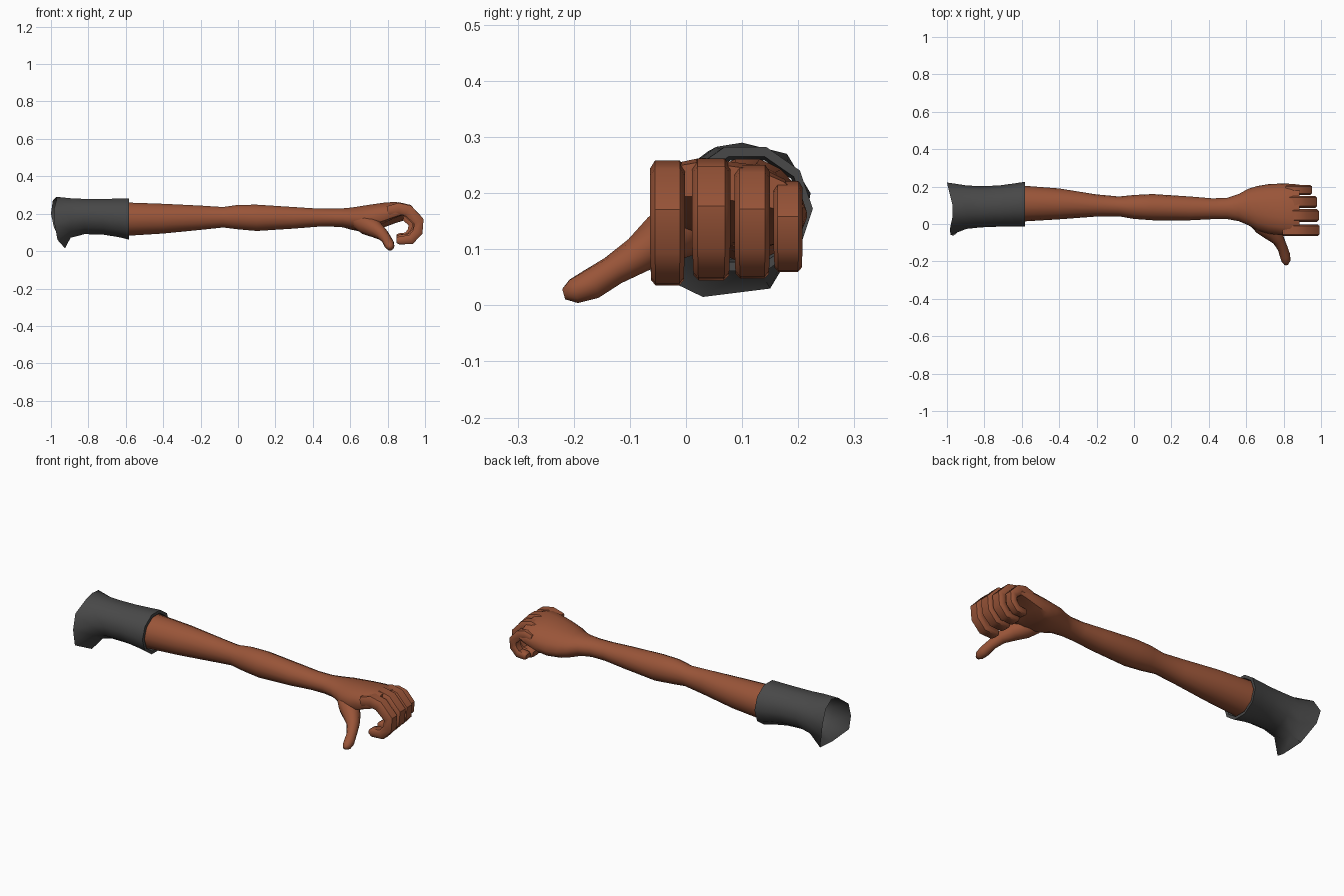
import bpy, bmesh, math
from mathutils import Vector

if "Cube" in bpy.data.objects:
    bpy.data.objects.remove(bpy.data.objects["Cube"])


def material(name, rgb):
    m = bpy.data.materials.new(name)
    m.diffuse_color = (*rgb, 1)
    m.use_nodes = True
    m.node_tree.nodes["Principled BSDF"].inputs["Base Color"].default_value = m.diffuse_color
    return m


SKIN = material("skin", (0.32, 0.09, 0.04))
CLOTH = material("dark_cloth", (0.065, 0.065, 0.065))


def loft(name, rings, mat, cap_start=True, cap_end=True, angle=45):
    """Bridge equal-length rings of points into one smooth-shaded object."""
    bm = bmesh.new()
    loops = [[bm.verts.new(p) for p in ring] for ring in rings]
    n = len(loops[0])
    for a, b in zip(loops, loops[1:]):
        for i in range(n):
            j = (i + 1) % n
            bm.faces.new((a[i], a[j], b[j], b[i]))
    if cap_start:
        bm.faces.new(loops[0])
    if cap_end:
        bm.faces.new(loops[-1])
    bmesh.ops.recalc_face_normals(bm, faces=bm.faces)
    me = bpy.data.meshes.new(name)
    bm.to_mesh(me)
    bm.free()
    me.materials.append(mat)
    ob = bpy.data.objects.new(name, me)
    bpy.context.collection.objects.link(ob)
    bpy.ops.object.select_all(action='DESELECT')
    ob.select_set(True)
    bpy.context.view_layer.objects.active = ob
    bpy.ops.object.shade_smooth_by_angle(angle=math.radians(angle))
    return ob


def oval(x, y0, y1, z0, z1, sides, power=2.0):
    """Cross-section across the arm, given its limits in y and z."""
    pts = []
    for i in range(sides):
        t = 2 * math.pi * i / sides
        c, s = math.cos(t), math.sin(t)
        c = math.copysign(abs(c) ** (2 / power), c)
        s = math.copysign(abs(s) ** (2 / power), s)
        pts.append(Vector((x, (y0 + y1) / 2 + c * (y1 - y0) / 2,
                           (z0 + z1) / 2 + s * (z1 - z0) / 2)))
    return pts


# Arm and palm: x, y limits, z limits, squareness
sections = [
    (-0.62, .012, .207, .078, .263, 2), (-0.40, .025, .190, .092, .255, 2),
    (-0.20, .040, .158, .112, .245, 2), (-0.08, .041, .147, .125, .237, 2),
    (0.00, .027, .155, .115, .249, 2), (0.10, .020, .160, .106, .250, 2),
    (0.30, .020, .147, .119, .237, 2), (0.42, .026, .137, .129, .229, 2),
    (0.50, .026, .140, .130, .228, 2), (0.56, .015, .160, .126, .230, 2),
    (0.61, -.006, .188, .114, .235, 2.1), (0.66, -.035, .203, .106, .243, 2.2),
    (0.72, -.052, .213, .114, .252, 2.4), (0.78, -.059, .216, .143, .260, 2.6),
    (0.84, -.064, .215, .175, .264, 2.8), (0.885, -.062, .210, .194, .256, 3),
]
rings = []
for x, y0, y1, z0, z1, power in sections:
    ring = oval(x, y0, y1, z0, z1, 14, power)
    arch = min(1, max(0, (x - 0.56) / 0.26))
    for p in ring:
        p.z -= arch * 1.5 * (p.y - 0.03) ** 2   # knuckle arch
    rings.append(ring)
loft("arm_and_palm", rings, SKIN, cap_start=False)


# Curled fingers: one side-on path, scaled for each finger
PATH = [(.80, .218, .026), (.86, .231, .031), (.908, .221, .031), (.967, .163, .028),
        (.962, .108, .026), (.925, .066, .025), (.862, .061, .022), (.848, .061, .014)]
PROFILE = [(1, .55), (.72, 1), (-.72, 1), (-1, .55),
           (-1, -.55), (-.72, -1), (.72, -1), (1, -.55)]


def finger(name, y, half_width, scale, drop):
    px, pz = .85, .235
    centre = [Vector((px + (x - px) * scale, pz - drop + (z - pz) * scale))
              for x, z, _ in PATH]
    rings = []
    for i, c in enumerate(centre):
        tan = (centre[min(i + 1, len(centre) - 1)] - centre[max(i - 1, 0)]).normalized()
        nx, nz = -tan.y, tan.x
        h = PATH[i][2] * scale ** 0.6
        w = half_width * (1 if i < 5 else 0.94 if i < 7 else 0.75)
        rings.append([Vector((c.x + nx * h * v, y + u * w, c.y + nz * h * v))
                      for u, v in PROFILE])
    loft(name, rings, SKIN)


finger("index_finger", -.033, .031, 1.0, .004)
finger("middle_finger", .045, .034, .97, .0)
finger("ring_finger", .118, .032, .90, .010)
finger("little_finger", .182, .026, .70, .036)

# Thumb: tapered round tube
thumb = [((.645, .03, .160), .045), ((.69, -.005, .140), .054), ((.735, -.045, .117), .046),
         ((.772, -.085, .090), .033), ((.795, -.130, .062), .027), ((.808, -.170, .037), .028),
         ((.813, -.200, .025), .023), ((.813, -.218, .020), .010)]
rings = []
for i, (c, r) in enumerate(thumb):
    a = Vector(thumb[max(i - 1, 0)][0])
    b = Vector(thumb[min(i + 1, len(thumb) - 1)][0])
    q = (b - a).to_track_quat('Z', 'Y')
    rings.append([Vector(c) + q @ Vector((r * math.cos(k * math.pi / 5),
                                          r * math.sin(k * math.pi / 5), 0))
                  for k in range(10)])
loft("thumb", rings, SKIN, angle=60)

# Sleeve: open, uneven shoulder edge, flared hem folded inwards
shoulder = [Vector(p) for p in (
    (-1, .222, .20), (-.99, .18, .27), (-.97, .10, .29), (-.97, .04, .275),
    (-.985, -.03, .22), (-.98, -.058, .14), (-.965, -.063, .06),
    (-.925, .03, .015), (-.935, .15, .03), (-.985, .21, .13))]
rings = [shoulder] + [oval(*s, 10) for s in (
    (-.895, -.026, .206, .066, .288), (-.82, -.018, .202, .086, .284),
    (-.72, -.014, .206, .083, .284), (-.64, -.014, .217, .070, .286),
    (-.582, -.014, .226, .056, .288), (-.582, .004, .212, .072, .270),
    (-.615, .012, .207, .078, .263))]
loft("sleeve", rings, CLOTH, cap_start=False, cap_end=False)
